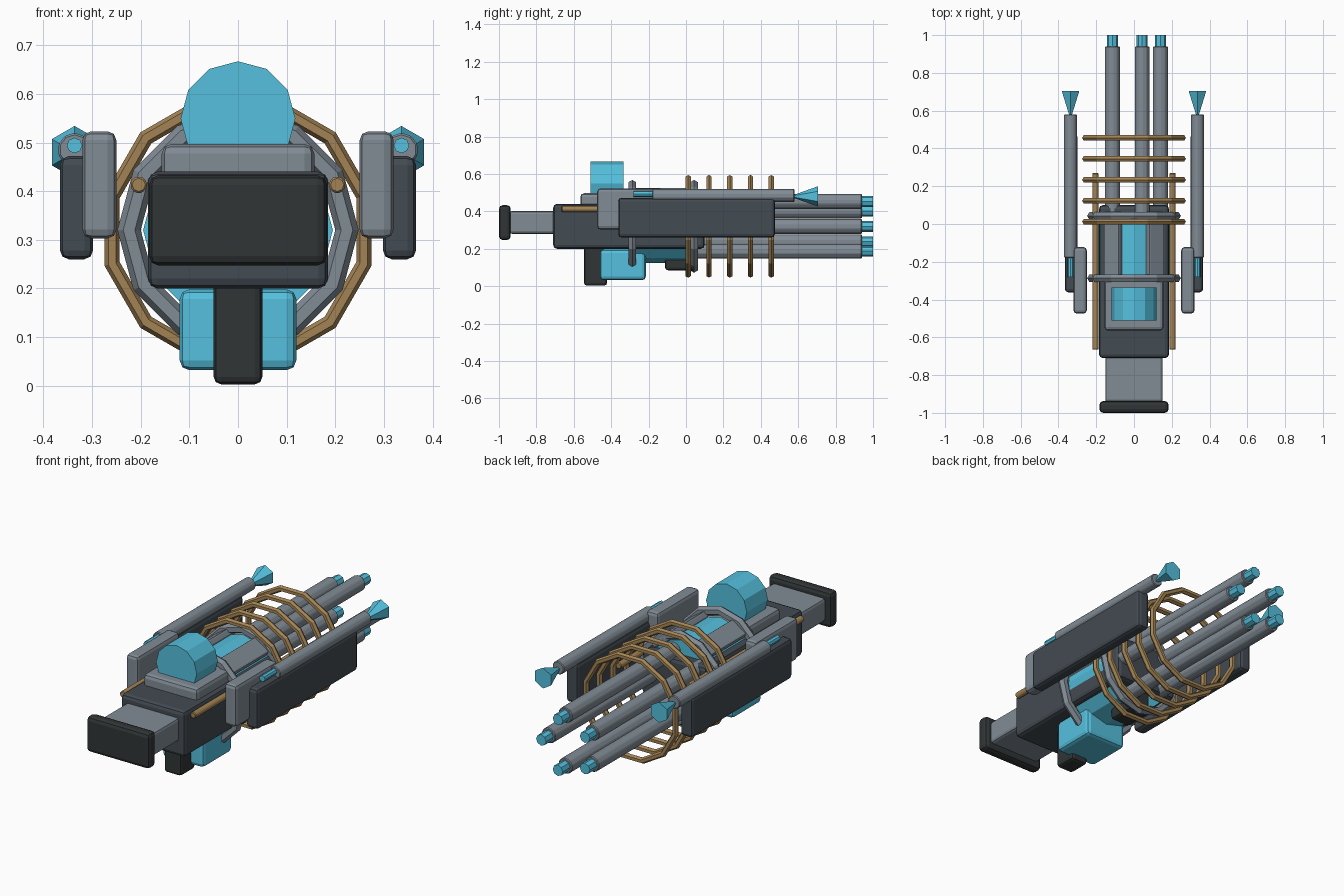
import bpy
from math import pi, cos, sin, radians
from mathutils import Matrix

if "Cube" in bpy.data.objects:
    bpy.data.objects.remove(bpy.data.objects["Cube"])


def mat(name, c):
    m = bpy.data.materials.new(name)
    m.diffuse_color = (*c, 1)
    m.use_nodes = True
    m.node_tree.nodes["Principled BSDF"].inputs["Base Color"].default_value = m.diffuse_color
    return m


GREY = mat("steel", (0.22, 0.26, 0.30))
DARK = mat("dark_steel", (0.055, 0.07, 0.085))
BLACK = mat("rubber", (0.03, 0.035, 0.037))
CYAN = mat("energy", (0.09, 0.53, 0.73))
COPPER = mat("copper", (0.37, 0.23, 0.09))
CZ = 0.32  # height of the main barrel axis


def finish(name, m, bevel=0, segments=2):
    o = bpy.context.object
    o.name = name
    o.data.materials.append(m)
    if bevel:
        b = o.modifiers.new("bevel", 'BEVEL')
        b.width, b.segments = bevel, segments
    return o


def box(name, x, y, z, m, bevel=0.015):
    """Box from (min, max) ranges with rounded edges."""
    bpy.ops.mesh.primitive_cube_add(size=1)
    o = finish(name, m, bevel)
    o.data.transform(Matrix.Diagonal((x[1] - x[0], y[1] - y[0], z[1] - z[0], 1)))
    o.location = (sum(x) / 2, sum(y) / 2, sum(z) / 2)
    return o


def rod(name, x, z, y0, y1, r, m, sides=10, r2=None, bevel=0, turn=0):
    """Cylinder or cone along y; r at y0 and r2 at y1."""
    bpy.ops.mesh.primitive_cone_add(vertices=sides, radius1=r, radius2=r if r2 is None else r2,
                                    depth=y1 - y0)
    o = finish(name, m, bevel, 1)
    o.data.transform(Matrix.Rotation(-pi / 2, 4, 'X') @ Matrix.Rotation(turn, 4, 'Z'))
    o.location = (x, (y0 + y1) / 2, z)
    return o


def ring(name, y, major, minor, m, turn=0):
    bpy.ops.mesh.primitive_torus_add(major_segments=12, minor_segments=6,
                                     major_radius=major, minor_radius=minor)
    o = finish(name, m)
    o.data.transform(Matrix.Rotation(-pi / 2, 4, 'X') @ Matrix.Rotation(turn, 4, 'Z'))
    o.location = (0, y, CZ)
    return o


# stock and receiver
box("butt_plate", (-.183, .183), (-1, -.937), (.247, .433), BLACK, .02)
box("stock", (-.152, .152), (-.945, -.69), (.28, .402), GREY)
box("receiver", (-.185, .185), (-.71, .1), (.2, .44), DARK, .02)
box("top_block", (-.157, .157), (-.565, -.27), (.42, .497), GREY, .02)
rod("top_energy_cell", 0, .549, -.51, -.335, .118, CYAN, 12)

# grip, battery and forward grip
box("grip", (-.05, .05), (-.545, -.422), (.003, .22), BLACK)
box("battery", (-.12, .12), (-.46, -.215), (.032, .198), CYAN, .02)
box("fore_grip", (-.06, .06), (-.112, .05), (.085, .21), BLACK)

# energy chamber with clamp rings and cover slats
rod("chamber", 0, CZ, -.28, .04, .195, CYAN, 12)
for y in (-.287, .043):
    ring("clamp_ring", y, .224, .024, GREY)
for a in (56, 124):
    slat = box("chamber_slat", (-.05, .05), (-.28, .065), (-.018, .018), GREY, .008)
    slat.location = (.2 * cos(radians(a)), -.107, CZ + .2 * sin(radians(a)))
    slat.rotation_euler.y = radians(90 - a)

# five barrels with glowing tips
for i in range(5):
    a = i * 2 * pi / 5
    x, z = .14 * cos(a), CZ + .14 * sin(a)
    rod("barrel", x, z, 0, .94, .041, GREY, 10, bevel=.004)
    rod("barrel_tip", x, z, .93, 1, .029, CYAN, 8)

# coil rings
for i in range(5):
    ring("coil_ring", .012 + .111 * i, .268, .016, COPPER, radians(15))

# mirrored side gear
for s in (-1, 1):
    rod("copper_rod", s * .204, .413, -.665, .27, .018, COPPER, 8, bevel=.004)
    box("side_bracket", sorted((s * .25, s * .32)), (-.475, -.122), (.303, .523), GREY, .018)
    box("side_pod", sorted((s * .298, s * .366)), (-.362, .475), (.26, .472), DARK, .018)
    rod("pod_barrel", s * .336, .485, -.18, .58, .035, GREY, 10, bevel=.004)
    rod("pod_cell", s * .336, .494, -.28, -.17, .016, CYAN, 8)
    rod("pod_emitter", s * .336, .48, .565, .705, .004, CYAN, 6, r2=.054)
